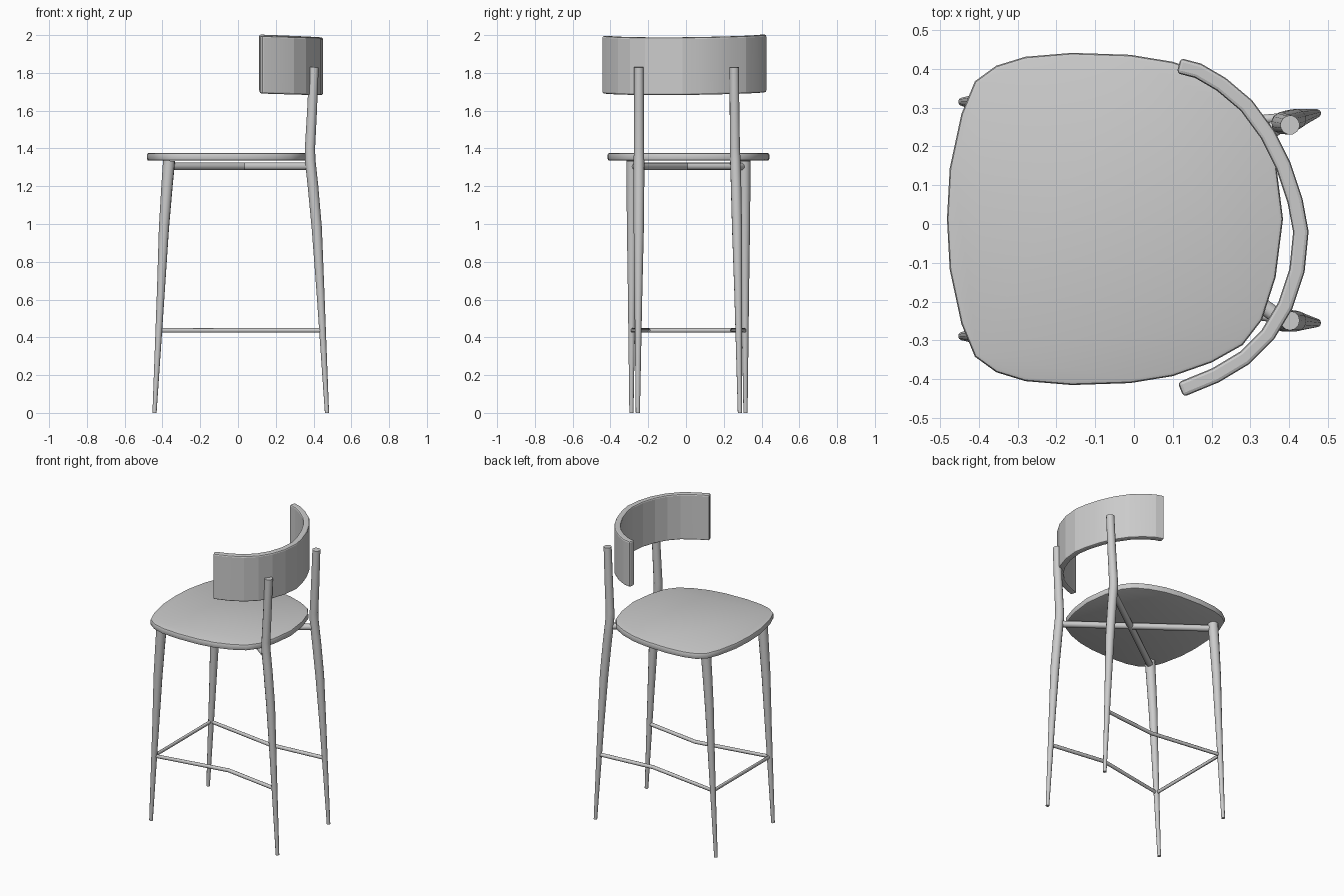
import bpy
import bmesh
import math
from mathutils import Vector

cube = bpy.data.objects.get("Cube")
if cube:
    bpy.data.objects.remove(cube, do_unlink=True)

CY = 0.013  # centre line of the frame

grey = bpy.data.materials.new("plain grey")
grey.use_nodes = True
colour = (0.6, 0.6, 0.6, 1.0)
grey.diffuse_color = colour
grey.node_tree.nodes["Principled BSDF"].inputs["Base Color"].default_value = colour


def finish(obj, angle=35):
    bpy.ops.object.select_all(action='DESELECT')
    obj.select_set(True)
    bpy.context.view_layer.objects.active = obj
    bpy.ops.object.convert(target='MESH')
    obj = bpy.context.object
    obj.data.materials.clear()
    obj.data.materials.append(grey)
    bpy.ops.object.shade_smooth_by_angle(angle=math.radians(angle))
    return obj


def tube(name, points, radii):
    """Round bar through the points with a radius at each one."""
    curve = bpy.data.curves.new(name, 'CURVE')
    curve.dimensions = '3D'
    curve.bevel_depth = 1.0
    curve.bevel_resolution = 4
    curve.use_fill_caps = True
    spline = curve.splines.new('POLY')
    spline.points.add(len(points) - 1)
    for p, co, r in zip(spline.points, points, radii):
        p.co = (*co, 1)
        p.radius = r
    obj = bpy.data.objects.new(name, curve)
    bpy.context.collection.objects.link(obj)
    return finish(obj)


def slab(name, outline, z0, z1, bevel):
    """Extrude a closed outline upwards and soften its rims."""
    bm = bmesh.new()
    face = bm.faces.new([bm.verts.new((x, y, z0)) for x, y in outline])
    top = bmesh.ops.extrude_face_region(bm, geom=[face])["geom"]
    for v in top:
        if isinstance(v, bmesh.types.BMVert):
            v.co.z = z1
    bmesh.ops.recalc_face_normals(bm, faces=bm.faces)
    mesh = bpy.data.meshes.new(name)
    bm.to_mesh(mesh)
    bm.free()
    obj = bpy.data.objects.new(name, mesh)
    bpy.context.collection.objects.link(obj)
    mod = obj.modifiers.new("soft rims", 'BEVEL')
    mod.width = bevel
    mod.segments = 2
    mod.angle_limit = math.radians(50)
    return obj


# Seat: rounded panel, mirrored about its centre line
half = [(-.482, 0), (-.475, .13), (-.445, .27), (-.41, .355), (-.355, .395),
        (-.28, .418), (-.16, .428), (-.01, .423), (.1, .405), (.2, .37),
        (.28, .325), (.33, .26), (.365, .15), (.384, 0)]
outline = [(x, CY + y) for x, y in half]
outline += [(x, CY - y) for x, y in half[-2:0:-1]]
finish(slab("seat", outline, 1.335, 1.376, 0.01))

# Backrest: curved band of even thickness
centre = [Vector(p) for p in (
    (.115, .408), (.165, .395), (.225, .36), (.29, .305), (.345, .23),
    (.385, .15), (.415, .06), (.43, -.02), (.42, -.12), (.39, -.21),
    (.345, -.285), (.285, -.345), (.21, -.39), (.12, -.427))]
inner, outer = [], []
for i, p in enumerate(centre):
    along = centre[min(i + 1, len(centre) - 1)] - centre[max(i - 1, 0)]
    side = Vector((-along.y, along.x)).normalized() * 0.02
    outer.append(p + side)
    inner.append(p - side)
back = slab("backrest", outer + inner[::-1], 1.69, 1.995, 0.009)
for v in back.data.vertices:  # slight fall towards the middle of the band
    v.co.z += 0.005 - 0.035 * (v.co.x - 0.1) + 0.008 * v.co.y
finish(back, 12)

# Legs: tapered and bowed, the rear pair rising into posts
for side, word in ((1, "left"), (-1, "right")):
    tube("rear_leg_" + word,
         [(.402, side * .252 + .003, 1.83), (.392, side * .253 + .004, 1.6),
          (.381, side * .254 + .005, 1.4), (.382, side * .255 + .006, 1.34),
          (.397, side * .257 + .008, 1.2), (.417, side * .26 + .01, .98),
          (.436, side * .264 + .012, .65), (.471, side * .27 + .015, 0)],
         [.025, .026, .027, .028, .028, .027, .021, .011])
    tube("front_leg_" + word,
         [(-.365, CY + side * .297, 1.335), (-.376, CY + side * .298, 1.2),
          (-.392, CY + side * .299, .98), (-.408, CY + side * .3, .65),
          (-.442, CY + side * .302, 0)],
         [.032, .03, .027, .021, .011])
    # Crossed bars under the seat
    tube("seat_brace_" + word,
         [(.383, side * .255 + .006, 1.305), (-.366, CY - side * .295, 1.305)],
         [.02, .02])

# Footrest: one bent rod around three sides
tube("footrest",
     [(.446, -.254, .437), (.07, -.2, .437), (-.42, CY - .3, .437),
      (-.42, CY + .3, .437), (.07, .245, .437), (.446, .28, .437)],
     [.012] * 6)
